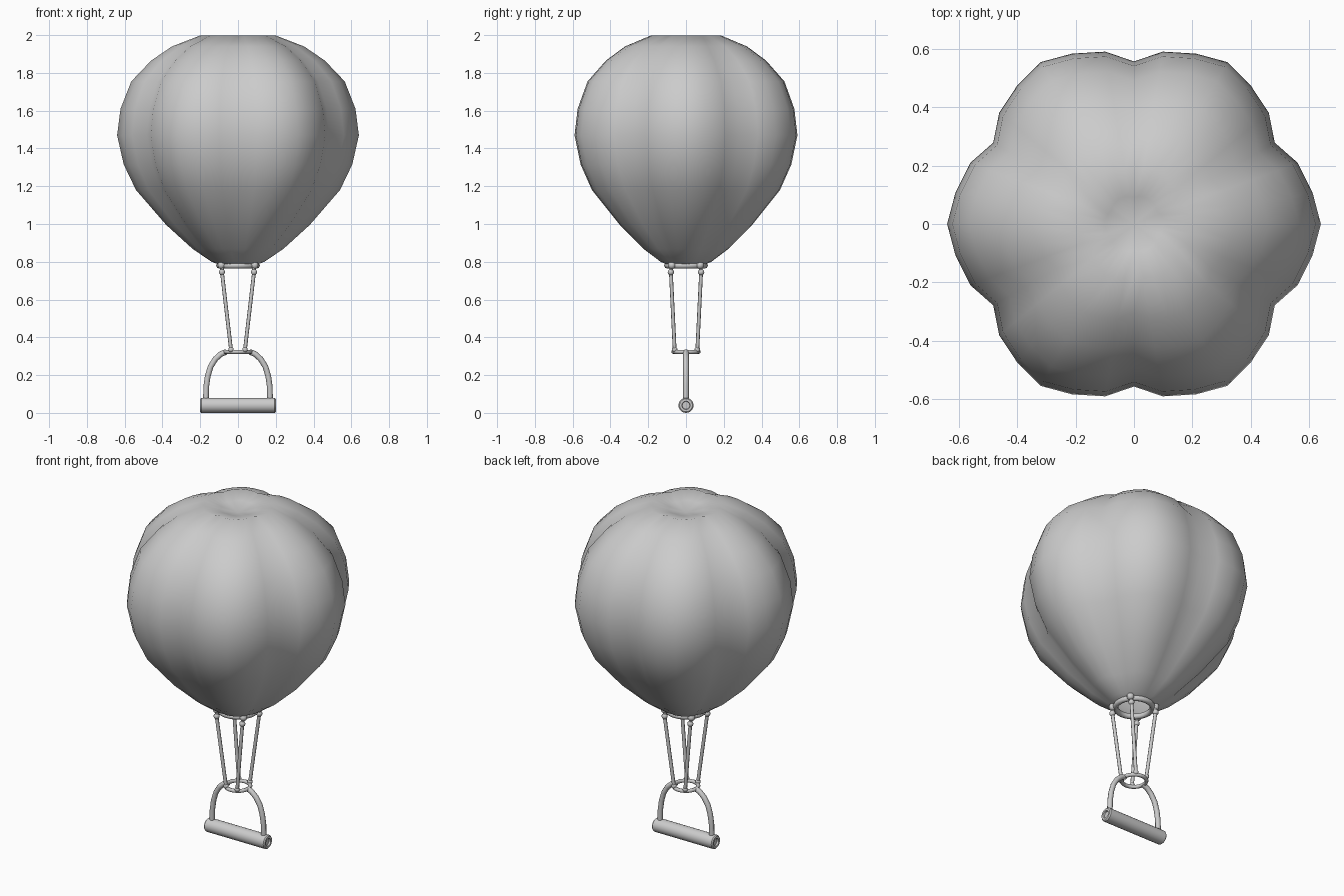
import bpy, bmesh
from math import sin, cos, radians, pi

if "Cube" in bpy.data.objects:
    bpy.data.objects.remove(bpy.data.objects["Cube"])


def finish(name, bm, angle=40):
    bmesh.ops.recalc_face_normals(bm, faces=bm.faces)
    me = bpy.data.meshes.new(name)
    bm.to_mesh(me)
    bm.free()
    ob = bpy.data.objects.new(name, me)
    bpy.context.collection.objects.link(ob)
    smooth(ob, angle)
    return ob


def smooth(ob, angle=40):
    bpy.ops.object.select_all(action='DESELECT')
    ob.select_set(True)
    bpy.context.view_layer.objects.active = ob
    bpy.ops.object.shade_smooth_by_angle(angle=radians(angle))


def skin(bm, rings):
    # bridge neighbouring closed rings with quads
    for a, b in zip(rings, rings[1:]):
        n = len(a)
        for i in range(n):
            bm.faces.new((a[i], a[(i + 1) % n], b[(i + 1) % n], b[i]))


def tube(name, pts, radius):
    cu = bpy.data.curves.new(name, 'CURVE')
    cu.dimensions = '3D'
    cu.bevel_depth = radius
    cu.bevel_resolution = 2
    cu.use_fill_caps = True
    sp = cu.splines.new('POLY')
    sp.points.add(len(pts) - 1)
    for p, co in zip(sp.points, pts):
        p.co = (*co, 1)
    ob = bpy.data.objects.new(name, cu)
    bpy.context.collection.objects.link(ob)
    return ob


def torus(name, z, major, minor):
    bpy.ops.mesh.primitive_torus_add(location=(0, 0, z), major_radius=major, minor_radius=minor,
                                     major_segments=24, minor_segments=8)
    ob = bpy.context.object
    ob.name = name
    smooth(ob, 60)


def knot(name, loc, r):
    bpy.ops.mesh.primitive_uv_sphere_add(segments=10, ring_count=6, radius=r, location=loc)
    ob = bpy.context.object
    ob.name = name
    smooth(ob, 60)


# Six-lobed balloon envelope: radius, height, crease strength
profile = [(.10, .785, 0), (.14, .80, .4), (.24, .868, .8), (.38, .995, 1), (.54, 1.18, 1),
           (.605, 1.315, 1), (.64, 1.47, 1), (.622, 1.61, 1), (.565, 1.755, 1),
           (.46, 1.865, 1), (.35, 1.94, 1), (.20, 1.998, .9), (.10, 1.975, .7)]
lobe = [(-20.5, .935), (-10, .97), (0, 1), (10, .97), (20.5, .935), (30, .87)]
bm = bmesh.new()
rings = []
for r, z, k in profile:
    ring = []
    for n in range(6):
        for a, f in lobe:
            t = radians(60 * n + a)
            rr = r * (1 - (1 - f) * k)
            ring.append(bm.verts.new((rr * cos(t), rr * sin(t), z)))
    rings.append(ring)
skin(bm, rings)
centre = bm.verts.new((0, 0, 1.95))
top = rings[-1]
for i in range(36):
    bm.faces.new((top[i], top[(i + 1) % 36], centre))
finish("balloon_envelope", bm, 80)

# Mouth ring and lower ring
torus("mouth_ring", .78, .10, .016)
torus("lower_ring", .323, .067, .011)

# Four ropes with their knots
for sx in (-1, 1):
    for sy in (-1, 1):
        hi = (sx * .085, sy * .08, .745)
        lo = (sx * .037, sy * .06, .335)
        tube("rope", [(sx * .085, sy * .075, .78), hi, lo], .010)
        knot("rope_loop", (sx * .088, sy * .075, .782), .021)
        knot("top_knot", hi, .017)
        knot("bottom_knot", lo, .015)

# Curved arms of the handle
arm = [(.062, .323), (.09, .312), (.12, .285), (.145, .245), (.16, .195), (.168, .14), (.17, .06)]
for s in (-1, 1):
    tube("handle_arm", [(s * x, 0, z) for x, z in arm], .015)

# Grip bar with recessed ends
grip = [(-.19, .02), (-.20, .022), (-.20, .034), (-.194, .04), (.194, .04), (.20, .034), (.20, .022), (.19, .02)]
bm = bmesh.new()
rings = [[bm.verts.new((x, r * cos(2 * pi * i / 20), .04 + r * sin(2 * pi * i / 20))) for i in range(20)]
         for x, r in grip]
skin(bm, rings)
bm.faces.new(rings[0])
bm.faces.new(rings[-1])
finish("grip_bar", bm, 35)
